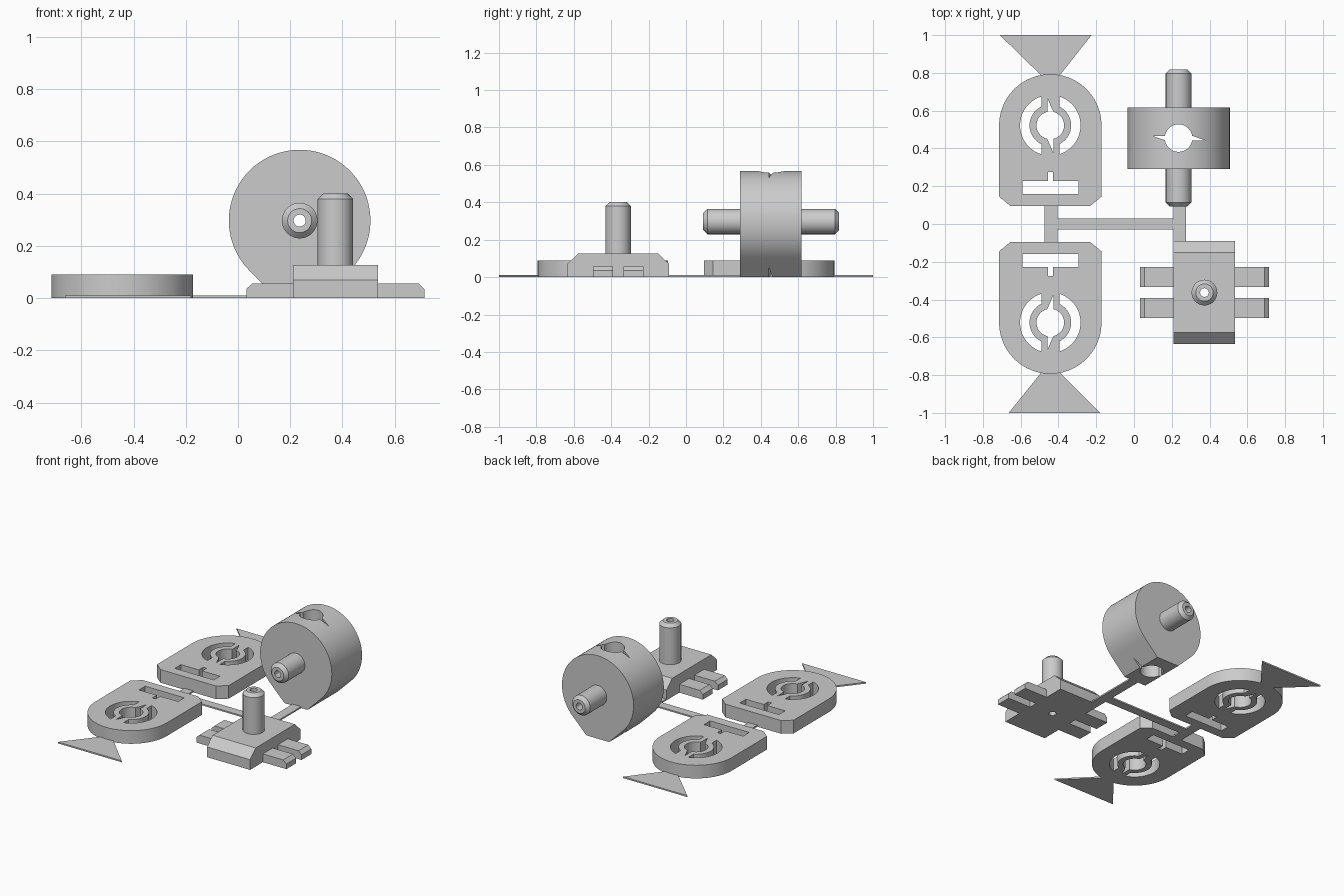
import bpy, bmesh
from math import pi, sin, cos, asin, acos, radians
from mathutils import Matrix, Vector

if "Cube" in bpy.data.objects:
    bpy.data.objects.remove(bpy.data.objects["Cube"])

grey = bpy.data.materials.new("plain grey")
grey.use_nodes = True
tone = (0.6, 0.6, 0.6, 1)
grey.diffuse_color = tone
grey.node_tree.nodes["Principled BSDF"].inputs["Base Color"].default_value = tone

FILM = 0.01          # thickness of the thin connecting strips
PIN_R, BORE_R = 0.068, 0.023
AXES = {"Z": Matrix.Identity(4),
        "Y": Matrix.Rotation(pi / 2, 4, "X"),
        "X": Matrix(((0, 0, 1, 0), (1, 0, 0, 0), (0, 1, 0, 0), (0, 0, 0, 1)))}


def finish(obj):
    obj.data.materials.clear()
    obj.data.materials.append(grey)
    bpy.ops.object.select_all(action="DESELECT")
    obj.select_set(True)
    bpy.context.view_layer.objects.active = obj
    bpy.ops.object.shade_smooth_by_angle(angle=radians(30))
    return obj


def mesh_object(name, bm):
    bmesh.ops.remove_doubles(bm, verts=bm.verts, dist=1e-5)
    bmesh.ops.recalc_face_normals(bm, faces=bm.faces)
    mesh = bpy.data.meshes.new(name)
    bm.to_mesh(mesh)
    bm.free()
    obj = bpy.data.objects.new(name, mesh)
    bpy.context.collection.objects.link(obj)
    return finish(obj)


def prism(name, loops, low, high, axis="Z"):
    """Extrude an outline (first loop) with holes (other loops) along an axis."""
    curve = bpy.data.curves.new(name, "CURVE")
    curve.dimensions, curve.fill_mode = "2D", "BOTH"
    curve.extrude = (high - low) / 2
    for loop in loops:
        spline = curve.splines.new("POLY")
        spline.points.add(len(loop) - 1)
        for point, (u, v) in zip(spline.points, loop):
            point.co = (u, v, 0, 1)
        spline.use_cyclic_u = True
    temp = bpy.data.objects.new(name, curve)
    bpy.context.collection.objects.link(temp)
    bpy.context.view_layer.update()
    graph = bpy.context.evaluated_depsgraph_get()
    mesh = bpy.data.meshes.new_from_object(temp.evaluated_get(graph))
    bm = bmesh.new()
    bm.from_mesh(mesh)
    bpy.data.objects.remove(temp)
    bpy.data.curves.remove(curve)
    bpy.data.meshes.remove(mesh)
    bm.transform(AXES[axis])
    shift = Vector([(low + high) / 2 if a == axis else 0 for a in "XYZ"])
    bmesh.ops.translate(bm, verts=bm.verts, vec=shift)
    return mesh_object(name, bm)


def cut(obj, cutter):
    mod = obj.modifiers.new("cut", "BOOLEAN")
    mod.operation, mod.object, mod.solver = "DIFFERENCE", cutter, "EXACT"
    bpy.context.view_layer.objects.active = obj
    bpy.ops.object.modifier_apply(modifier=mod.name)
    bpy.data.objects.remove(cutter)
    finish(obj)


def arc(r, start, end, n=32):
    return [(r * cos(start + (end - start) * i / n),
             r * sin(start + (end - start) * i / n)) for i in range(n + 1)]


def circle(r, n=48):
    return arc(r, 0, 2 * pi, n)[:-1]


def rect(u0, u1, v0, v1):
    return [(u0, v0), (u1, v0), (u1, v1), (u0, v1)]


def moved(loop, u, v):
    return [(a + u, b + v) for a, b in loop]


def flipped(loop, u=1, v=1):
    return [(a * u, b * v) for a, b in loop]


def keyhole(r, half, reach):
    """Round hole crossed by a straight slit."""
    a = asin(half / r)
    top = arc(r, a, pi - a) + [(-reach, half)]
    return top + flipped(top, -1, -1)


def pin(name, origin, direction, length, chamfer=0.022):
    """Hollow pin with a bevelled tip, turned from a profile."""
    profile = [(BORE_R, 0), (PIN_R, 0), (PIN_R, length - chamfer),
               (PIN_R - chamfer, length), (BORE_R, length)]
    bm = bmesh.new()
    ring = [bm.verts.new((r, 0, z)) for r, z in profile]
    edges = [bm.edges.new((ring[i], ring[(i + 1) % 5])) for i in range(5)]
    bmesh.ops.spin(bm, geom=ring + edges, cent=(0, 0, 0), axis=(0, 0, 1),
                   angle=2 * pi, steps=48)
    bm.transform(Matrix.Translation(origin) @
                 Vector(direction).to_track_quat("Z", "Y").to_matrix().to_4x4())
    return mesh_object(name, bm)


# Rounded plates with a clip hole and a notched slot, mirrored front to back
PX, PY = -0.443, 0.522
ao, ai = acos(0.048 / 0.16), acos(0.048 / 0.11)
window = arc(0.16, -ao, ao) + arc(0.11, ai, -ai)
clip = [(v, u) for u, v in keyhole(0.073, 0.016, 0.145)]
outline = arc(0.271, 0, pi, 64) + [(-0.271, -0.377), (-0.211, -0.427),
                                   (0.211, -0.427), (0.271, -0.377)]
slot = [(-0.148, -0.362), (0.148, -0.362), (0.148, -0.295), (0.013, -0.295),
        (0.013, -0.247), (-0.013, -0.247), (-0.013, -0.295), (-0.148, -0.295)]
for side, sign in (("back", 1), ("front", -1)):
    loops = [outline, window, flipped(window, -1), clip, slot]
    prism(side + "_plate",
          [flipped(moved(loop, PX, PY), 1, sign) for loop in loops], 0, 0.09)

# Thin flared tabs at the plate ends
prism("back_tab", [[(-0.49, 0.785), (-0.395, 0.785), (-0.225, 1), (-0.71, 1)]], 0, FILM)
prism("front_tab", [[(-0.49, -0.785), (-0.395, -0.785), (-0.18, -1), (-0.663, -1)]], 0, FILM)

# Thin strips joining all the parts
prism("connecting_strips", [[
    (-0.473, -0.095), (-0.405, -0.095), (-0.405, -0.03), (0.21, -0.03),
    (0.21, -0.09), (0.275, -0.09), (0.275, 0.29), (0.21, 0.29),
    (0.21, 0.03), (-0.405, 0.03), (-0.405, 0.095), (-0.473, 0.095)]], 0, FILM)

# Wheel with a flat foot, an axial bore and a vertical keyhole
WX, WZ, WR = 0.236, 0.297, 0.271
foot = WR * 2 ** 0.5 - WZ
body = arc(WR, -pi / 4, pi * 5 / 4, 96) + [(-foot, -WZ), (foot, -WZ)]
wheel = prism("wheel", [moved(body, WX, WZ), moved(circle(BORE_R), WX, WZ)],
              0.29, 0.617, "Y")
cut(wheel, prism("keyhole_cutter", [moved(keyhole(0.073, 0.012, 0.14), WX, 0.455)],
                 -0.1, 0.7))
pin("wheel_front_pin", (WX, 0.29, WZ), (0, -1, 0), 0.198)
pin("wheel_back_pin", (WX, 0.617, WZ), (0, 1, 0), 0.201)

# Block with sloped ends and a vertical bore
BX, BY = 0.373, -0.363
block = prism("block", [[(-0.635, 0), (-0.09, 0), (-0.09, 0.07), (-0.15, 0.127),
                         (-0.575, 0.127), (-0.635, 0.07)]], 0.21, 0.536, "X")
cut(block, prism("bore_cutter", [moved(circle(BORE_R), BX, BY)], -0.1, 0.3))
pin("block_pin", (BX, BY, 0.127), (0, 0, 1), 0.274)

# Four bevelled arms beside the block
arm = [(0.163, 0), (0.341, 0), (0.341, 0.035), (0.318, 0.057), (0.163, 0.057)]
for side, sign in (("left", 1), ("right", -1)):
    for row, y in (("back", -0.28), ("front", -0.444)):
        prism(f"{row}_{side}_arm", [moved(flipped(arm, sign), BX, 0)],
              y - 0.053, y + 0.053, "Y")
